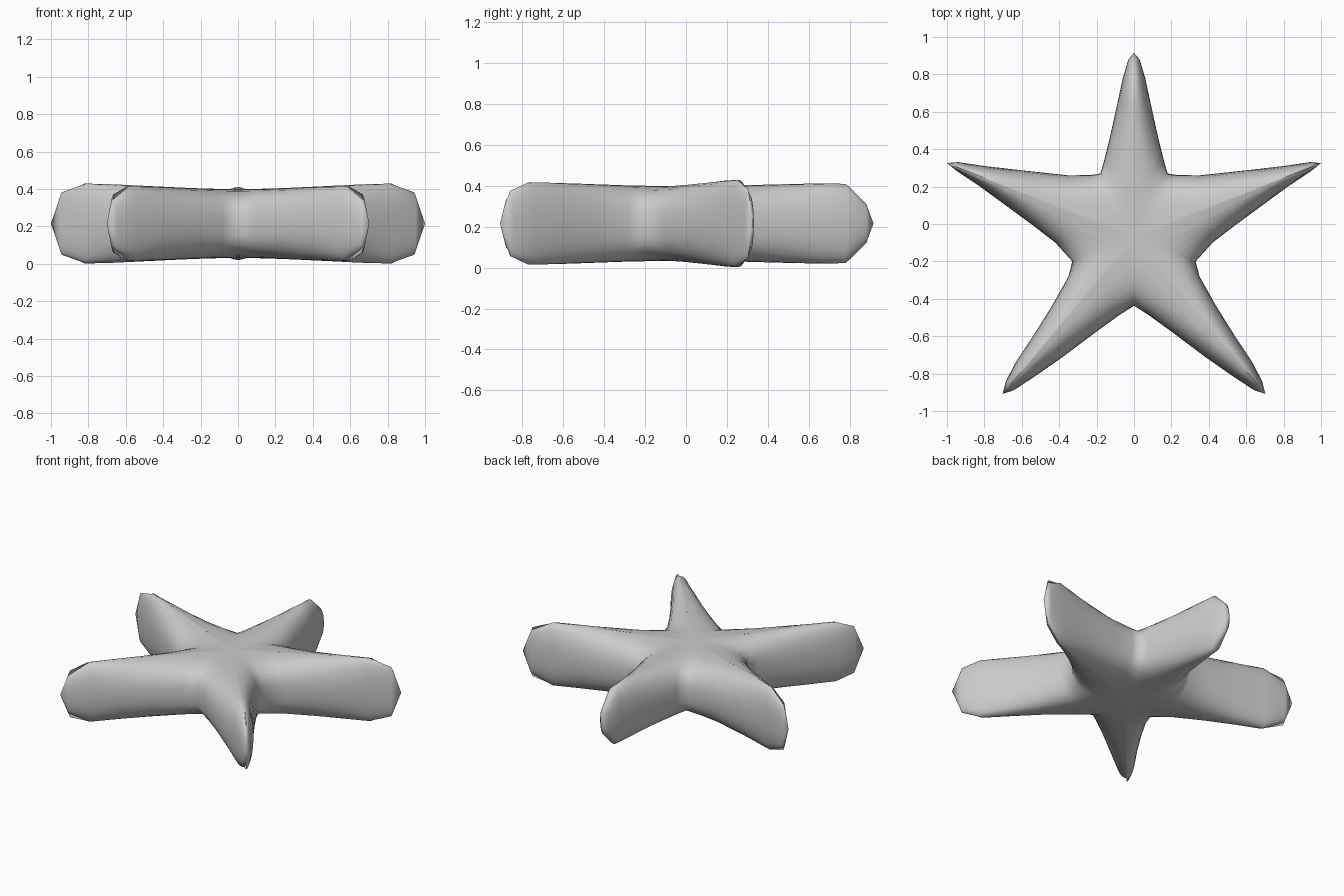
import bpy, bmesh, math
from mathutils import Vector

if "Cube" in bpy.data.objects:
    bpy.data.objects.remove(bpy.data.objects["Cube"])

CENTRE = Vector((0, -0.07))
MID_Z = 0.215
ROWS = 16

# Half-arm outlines seen from above, from valley to tip: (points, height factor)
half_arms = [
    ([(.18, .27), (.162, .33), (.132, .45), (.09, .64), (.06, .78), (.03, .88), (0, .915)], 0.96),
    ([(.18, .27), (.23, .262), (.35, .26), (.6, .287), (.8, .31), (.94, .331), (1, .326)], 1.04),
    ([(.33, -.20), (.42, -.10), (.55, .0), (.7, .11), (.83, .205), (.95, .285), (1, .326)], 1.04),
    ([(.33, -.20), (.35, -.28), (.44, -.44), (.54, -.60), (.63, -.735), (.685, -.84), (.702, -.908)], 0.98),
    ([(0, -.437), (.08, -.488), (.22, -.59), (.38, -.71), (.53, -.815), (.645, -.89), (.702, -.908)], 0.98),
]
# Half thickness along the arm: (fraction, value)
thickness = [(0, .182), (.3, .188), (.6, .2), (.8, .206), (.86, .203), (.94, .168), (1, 0)]


def lookup(table, f):
    for (a, va), (b, vb) in zip(table, table[1:]):
        if f <= b:
            return va + (vb - va) * (f - a) / (b - a)
    return table[-1][1]


def half_section(bm, spine, edge, h, power):
    """Rounded profile from the top ridge, around the outer edge, to the bottom ridge."""
    verts = []
    for i in range(ROWS + 1):
        t = math.pi * i / ROWS
        s, c = max(0, math.sin(t)), math.cos(t)
        out = s ** (2 / power) if 0 < i < ROWS else 0
        up = math.copysign(abs(c) ** (2 / power), c) if i != ROWS // 2 else 0
        p = spine.lerp(edge, out)
        verts.append(bm.verts.new((p.x, p.y, MID_Z + h * up)))
    return verts


# Right half of the star, lofted arm by arm
bm = bmesh.new()
for outline, factor in half_arms:
    axis = Vector(outline[-1]) - CENTRE
    prev = None
    for k, pt in enumerate(outline):
        edge = Vector(pt)
        f = min(1, (edge - CENTRE).dot(axis) / axis.length_squared)
        f = 0 if k == 0 else f * 0.75 if k == 1 else f
        h = lookup(thickness, f) * (1 + (factor - 1) * min(1, f / 0.7))
        power = (3.2, 2.7, 2.3)[k] if k < 3 else 2.15
        ring = half_section(bm, CENTRE + axis * f, edge, h, power)
        if prev:
            for i in range(ROWS):
                bm.faces.new((prev[i], ring[i], ring[i + 1], prev[i + 1]))
        prev = ring
bmesh.ops.remove_doubles(bm, verts=bm.verts[:], dist=0.0005)
bmesh.ops.dissolve_degenerate(bm, edges=bm.edges[:], dist=0.0005)

# Mirror to the left half
geom = bm.verts[:] + bm.edges[:] + bm.faces[:]
copy = bmesh.ops.duplicate(bm, geom=geom)["geom"]
for v in [g for g in copy if isinstance(g, bmesh.types.BMVert)]:
    v.co.x = -v.co.x
bmesh.ops.remove_doubles(bm, verts=bm.verts[:], dist=0.0005)
bmesh.ops.recalc_face_normals(bm, faces=bm.faces[:])
for face in bm.faces:
    face.smooth = True

mesh = bpy.data.meshes.new("star")
bm.to_mesh(mesh)
bm.free()
star = bpy.data.objects.new("star", mesh)
bpy.context.collection.objects.link(star)
